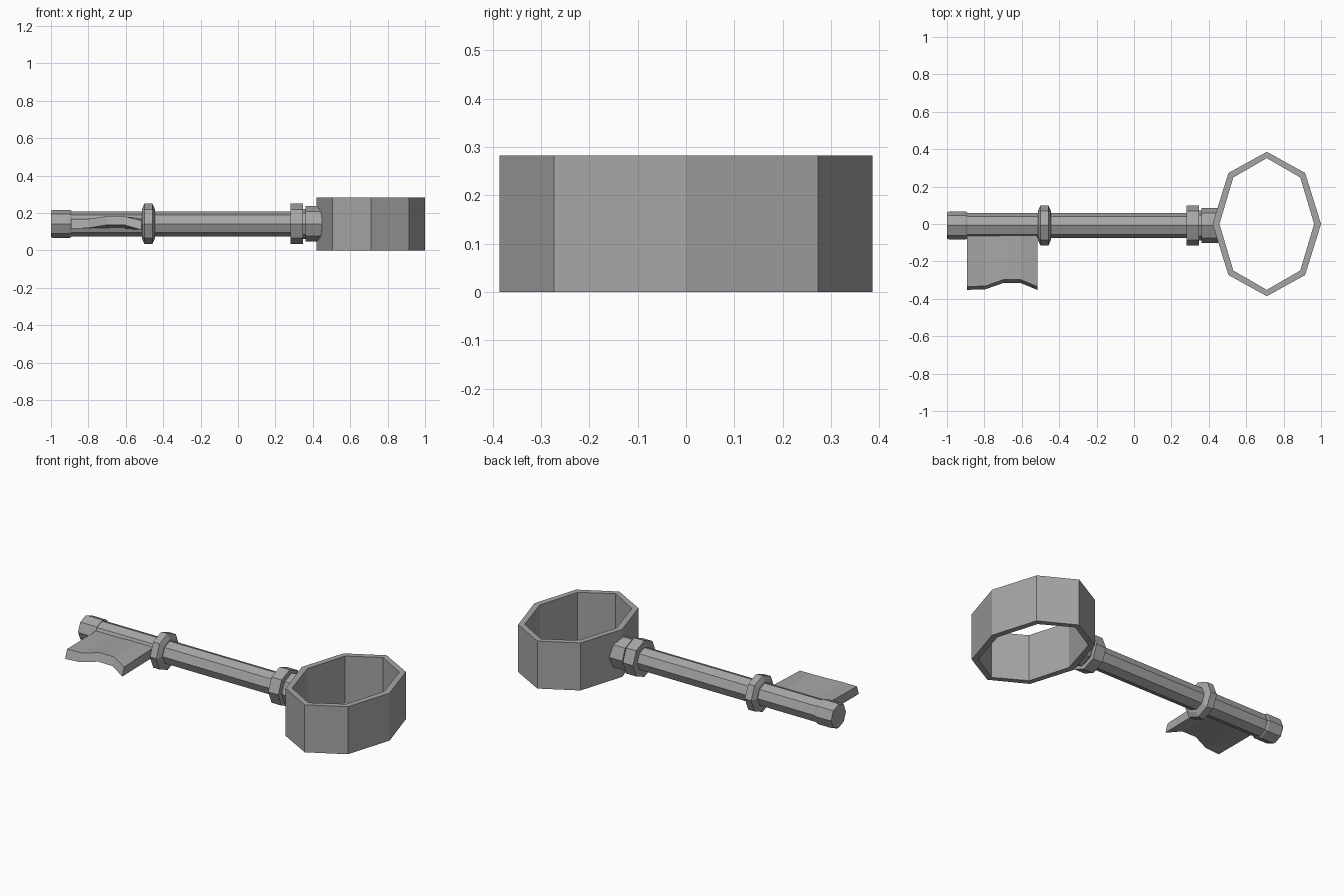
import bpy, bmesh, math

if "Cube" in bpy.data.objects:
    bpy.data.objects.remove(bpy.data.objects["Cube"])

metal = bpy.data.materials.new("grey metal")
metal.diffuse_color = (0.38, 0.38, 0.38, 1)
metal.use_nodes = True
metal.node_tree.nodes["Principled BSDF"].inputs["Base Color"].default_value = metal.diffuse_color

AXIS_Y, AXIS_Z, N = -0.008, 0.142, 8


def finish(name, bm):
    bmesh.ops.recalc_face_normals(bm, faces=bm.faces)
    me = bpy.data.meshes.new(name)
    bm.to_mesh(me)
    bm.free()
    me.materials.append(metal)
    ob = bpy.data.objects.new(name, me)
    bpy.context.collection.objects.link(ob)
    return ob


def bridge(bm, a, b):
    n = len(a)
    for i in range(n):
        j = (i + 1) % n
        bm.faces.new((a[i], a[j], b[j], b[i]))


def turned(name, profile):
    """Octagonal part turned about the key's long axis; profile is (x, radius)."""
    bm = bmesh.new()
    rings = []
    for x, r in profile:
        rings.append([bm.verts.new((x,
                                    AXIS_Y + r * math.cos(2 * math.pi * i / N),
                                    AXIS_Z + r * math.sin(2 * math.pi * i / N)))
                      for i in range(N)])
    for a, b in zip(rings, rings[1:]):
        bridge(bm, a, b)
    bm.faces.new(rings[0])
    bm.faces.new(rings[-1])
    return finish(name, bm)


# Shaft, tip and collars
turned("shaft", [(-0.90, 0.067), (0.29, 0.067)])
turned("tip", [(-1.0, 0.070), (-0.99, 0.075), (-0.90, 0.075), (-0.89, 0.070)])
turned("middle_collar", [(-0.513, 0.08), (-0.50, 0.108), (-0.458, 0.108), (-0.445, 0.08)])
turned("rear_collar", [(0.28, 0.108), (0.347, 0.108)])
turned("neck", [(0.34, 0.08), (0.365, 0.08)])
turned("bow_socket", [(0.36, 0.094), (0.45, 0.094)])

# Bow: tall oval eight-sided ring
bm = bmesh.new()
loops = []
for rx, ry, z in ((0.29, 0.386, 0), (0.29, 0.386, 0.283),
                  (0.253, 0.352, 0.283), (0.253, 0.352, 0)):
    loops.append([bm.verts.new((0.71 + rx * math.cos(2 * math.pi * i / N),
                                ry * math.sin(2 * math.pi * i / N), z))
                  for i in range(N)])
for k in range(4):
    bridge(bm, loops[k], loops[(k + 1) % 4])
finish("bow", bm)

# Bit: wavy plate; columns are (x, outer y, outer z bottom, outer z top)
bm = bmesh.new()
sections = []
for x, y, z0, z1 in ((-0.893, -0.352, 0.115, 0.167), (-0.797, -0.35, 0.120, 0.168),
                     (-0.70, -0.316, 0.136, 0.183), (-0.605, -0.316, 0.135, 0.181),
                     (-0.517, -0.352, 0.110, 0.160)):
    sections.append([bm.verts.new(p) for p in (
        (x, AXIS_Y, 0.115), (x, y, z0), (x, y + 0.018, z1), (x, AXIS_Y, 0.172))])
for a, b in zip(sections, sections[1:]):
    bridge(bm, a, b)
bm.faces.new(sections[0])
bm.faces.new(sections[-1])
finish("bit", bm)
